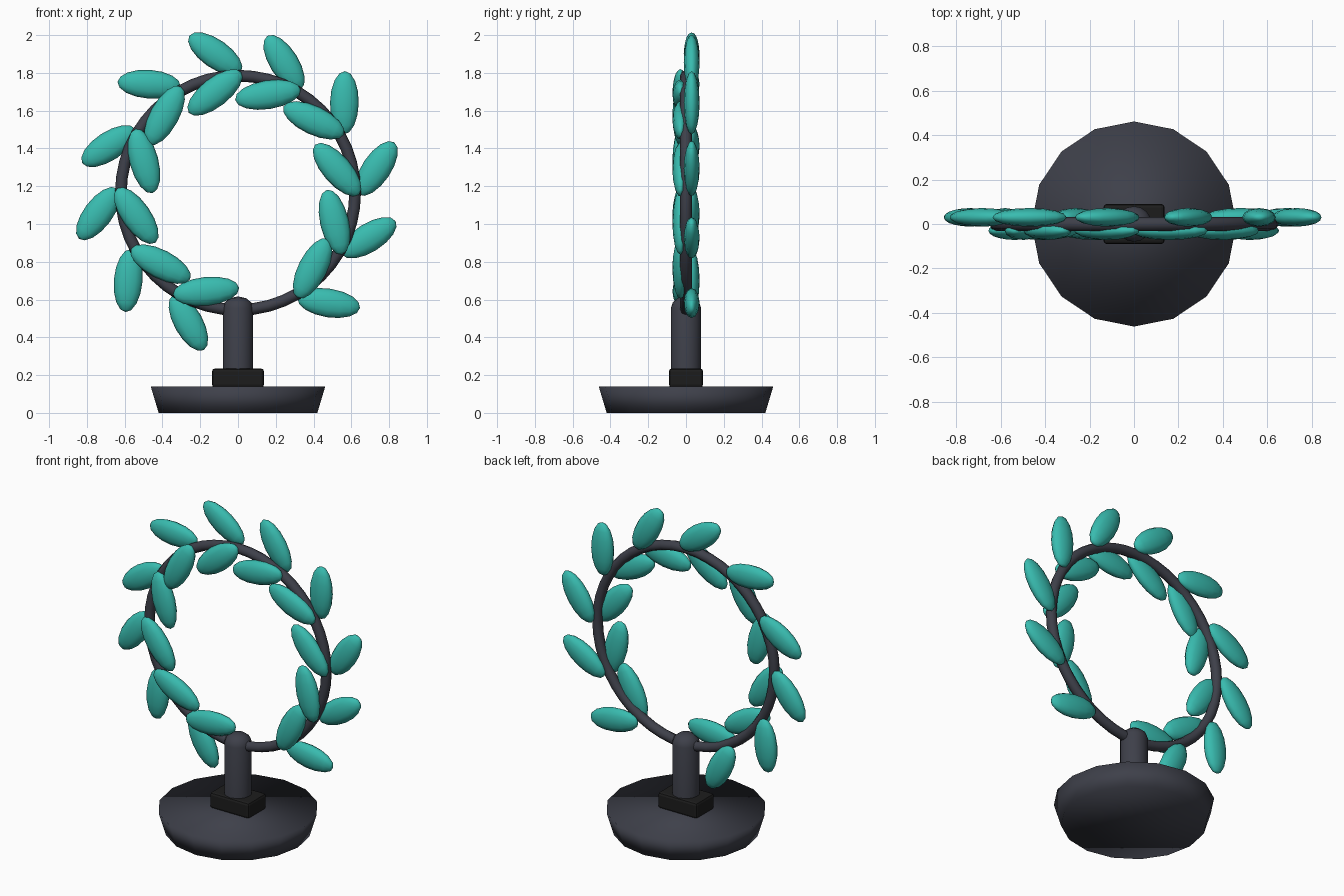
import bpy, bmesh
from math import cos, sin, radians, pi
from mathutils import Matrix, Vector

if "Cube" in bpy.data.objects:
    bpy.data.objects.remove(bpy.data.objects["Cube"])


def material(name, rgb):
    m = bpy.data.materials.new(name)
    m.diffuse_color = (*rgb, 1)
    m.use_nodes = True
    m.node_tree.nodes["Principled BSDF"].inputs["Base Color"].default_value = m.diffuse_color
    return m


TEAL = material("teal", (0.04, 0.50, 0.43))
DARK = material("charcoal", (0.048, 0.051, 0.068))
BLACK = material("black", (0.012, 0.012, 0.012))


def finish(obj, name, mat, smooth=True):
    obj.name = name
    obj.data.materials.append(mat)
    for p in obj.data.polygons:
        p.use_smooth = smooth
    return obj


# Flared base
bpy.ops.mesh.primitive_cone_add(vertices=16, radius1=0.42, radius2=0.462,
                                depth=0.14, location=(0, 0, 0.07))
finish(bpy.context.object, "base", DARK)

# Bevelled collar block
bpy.ops.mesh.primitive_cube_add(size=1, location=(0, 0, 0.185))
collar = finish(bpy.context.object, "collar", BLACK, False)
collar.scale = (0.275, 0.18, 0.1)
bpy.ops.object.transform_apply(location=False, rotation=False, scale=True)
bev = collar.modifiers.new("bevel", "BEVEL")
bev.width = 0.015
bev.segments = 2

# Post with a domed top, turned from a profile
profile = [(0, 0.13), (0.08, 0.13), (0.08, 0.555), (0.07, 0.585), (0.043, 0.607), (0, 0.617)]
bm = bmesh.new()
pts = [bm.verts.new((r, 0, z)) for r, z in profile]
edges = [bm.edges.new(pair) for pair in zip(pts, pts[1:])]
bmesh.ops.spin(bm, geom=pts + edges, cent=(0, 0, 0), axis=(0, 0, 1),
               angle=2 * pi, steps=16, use_duplicate=False)
bmesh.ops.remove_doubles(bm, verts=bm.verts, dist=1e-4)
bmesh.ops.recalc_face_normals(bm, faces=bm.faces)
mesh = bpy.data.meshes.new("post")
bm.to_mesh(mesh)
bm.free()
post = bpy.data.objects.new("post", mesh)
bpy.context.collection.objects.link(post)
finish(post, "post", DARK)
bpy.context.view_layer.objects.active = post
bpy.ops.object.select_all(action="DESELECT")
post.select_set(True)
bpy.ops.object.shade_smooth_by_angle(angle=radians(50))

# Upright wreath ring
RING_Z = 1.165
bpy.ops.mesh.primitive_torus_add(major_radius=0.62, minor_radius=0.031,
                                 major_segments=48, minor_segments=8,
                                 location=(0, 0, RING_Z), rotation=(pi / 2, 0, 0))
finish(bpy.context.object, "ring", DARK)


# Leaf: stretched sphere, poles along its length, growing from a ring node
def leaf(name, node_deg, dir_deg, length, y):
    a, d = radians(node_deg), radians(dir_deg)
    along = Vector((cos(d), 0, sin(d)))
    side = Vector((-sin(d), 0, cos(d)))
    centre = Vector((0.64 * cos(a), y, RING_Z + 0.64 * sin(a))) + along * length / 2
    bm = bmesh.new()
    bmesh.ops.create_uvsphere(bm, u_segments=12, v_segments=8, radius=1)
    bm.transform(Matrix.Diagonal((0.076, 0.042, length / 2, 1)))
    basis = Matrix((side, Vector((0, 1, 0)), along)).transposed()
    bm.transform(Matrix.Translation(centre) @ basis.to_4x4())
    bmesh.ops.recalc_face_normals(bm, faces=bm.faces)
    me = bpy.data.meshes.new(name)
    bm.to_mesh(me)
    bm.free()
    ob = bpy.data.objects.new(name, me)
    bpy.context.collection.objects.link(ob)
    finish(ob, name, TEAL)


# Eleven leaf pairs; offsets from the ring tangent, inner (front) and outer (back)
inner = [36, 33, 35, 45, 31, 38, 39, 35, 41, 43, 33]
outer = [31, 35, 37, 27, 34, 35, 28, 31, 34, 28, 39]
for i, (p, q) in enumerate(zip(inner, outer)):
    node = 237.5 - 29.8 * i
    tangent = 330 - 30 * i
    leaf(f"inner_leaf_{i + 1}", node, tangent + p, 0.352, -0.03)
    leaf(f"outer_leaf_{i + 1}", node, tangent - q, 0.335, 0.03)
